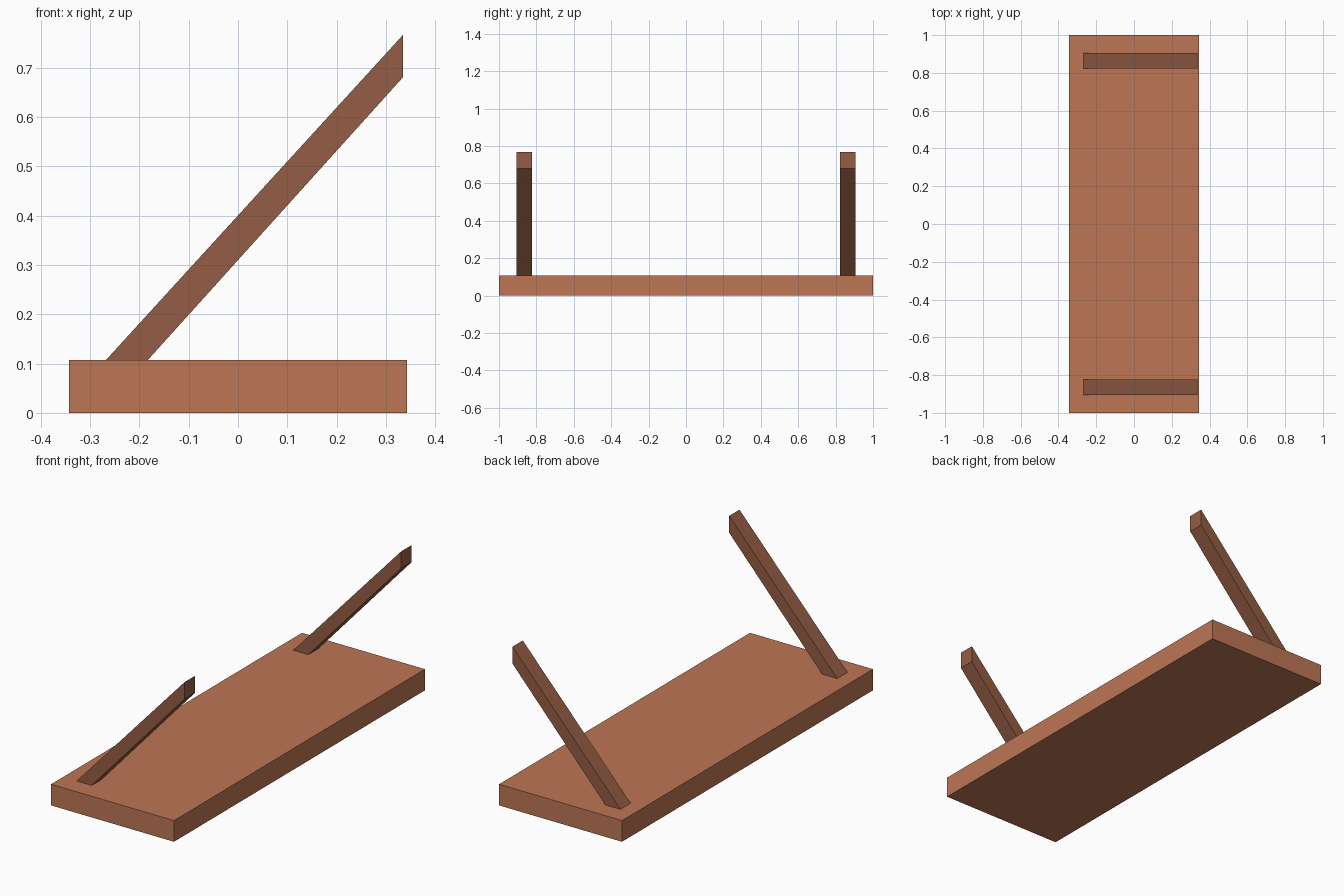
import bpy

if "Cube" in bpy.data.objects:
    bpy.data.objects.remove(bpy.data.objects["Cube"])


def material(name, rgb):
    m = bpy.data.materials.new(name)
    m.diffuse_color = (*rgb, 1.0)
    m.use_nodes = True
    m.node_tree.nodes["Principled BSDF"].inputs["Base Color"].default_value = m.diffuse_color
    return m


def extrude_profile(name, profile, y0, y1, mat):
    """Extrude an x-z profile (counter-clockwise from the front) along y."""
    n = len(profile)
    verts = [(x, y, z) for y in (y0, y1) for x, z in profile]
    faces = [tuple(range(n)), tuple(reversed(range(n, 2 * n)))]
    for i in range(n):
        j = (i + 1) % n
        faces.append((j, i, i + n, j + n))
    mesh = bpy.data.meshes.new(name)
    mesh.from_pydata(verts, [], faces)
    mesh.materials.append(mat)
    mesh.update()
    obj = bpy.data.objects.new(name, mesh)
    bpy.context.collection.objects.link(obj)
    return obj


board_brown = material("light reddish brown", (0.51, 0.18, 0.09))
strut_brown = material("dark reddish brown", (0.296, 0.109, 0.058))

# Thick flat board
extrude_profile("board", [(-0.343, 0), (0.343, 0), (0.343, 0.107), (-0.343, 0.107)],
                -1.0, 1.0, board_brown)

# Slanted struts, cut level at the board and upright at the far end
strut = [(-0.268, 0.107), (-0.183, 0.107), (0.335, 0.681), (0.335, 0.767)]
for name, y in (("front_strut", -0.864), ("back_strut", 0.864)):
    extrude_profile(name, strut, y - 0.041, y + 0.041, strut_brown)
